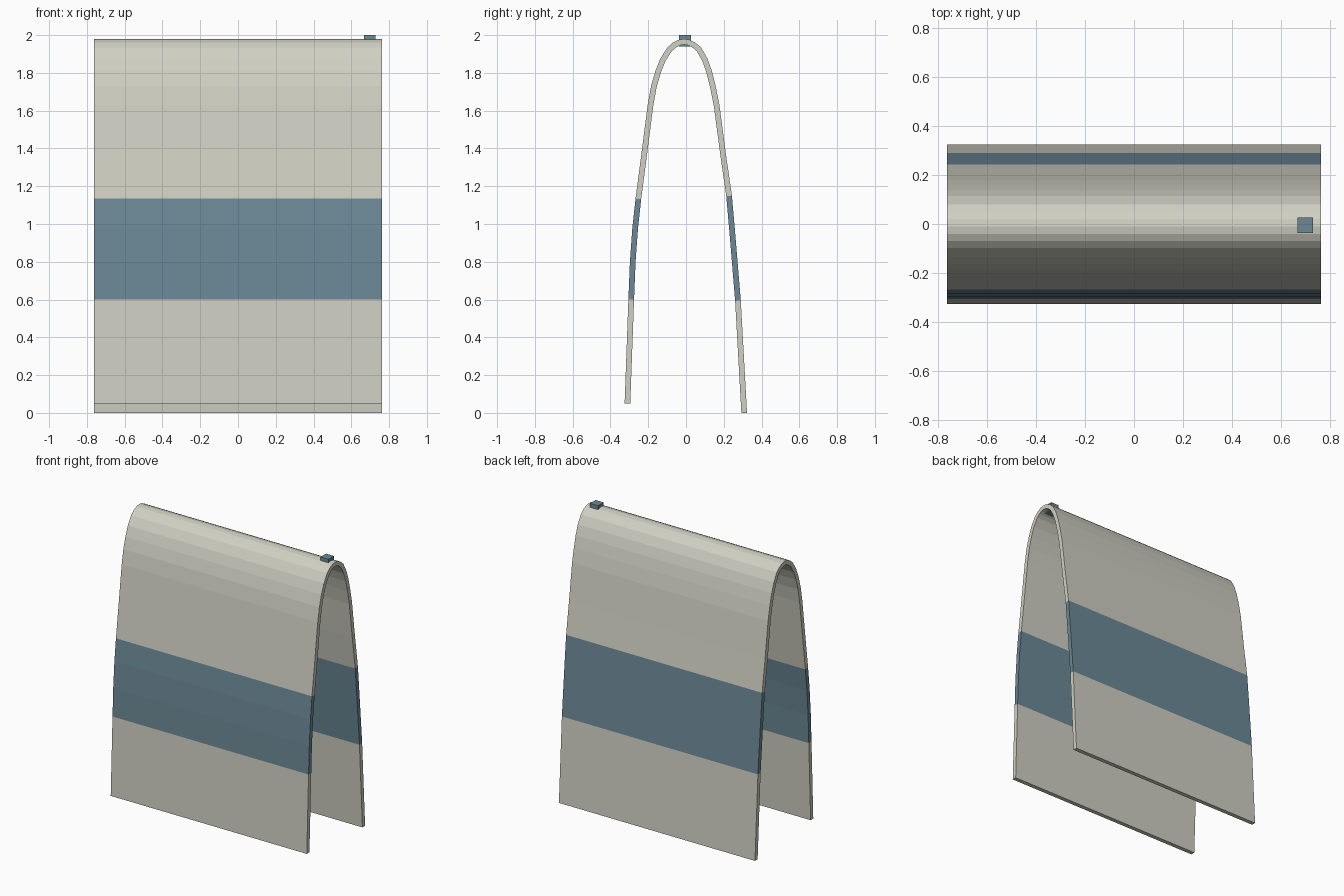
import bpy
import bmesh
from mathutils import Vector

if "Cube" in bpy.data.objects:
    bpy.data.objects.remove(bpy.data.objects["Cube"])


def material(name, rgb):
    m = bpy.data.materials.new(name)
    m.diffuse_color = (*rgb, 1)
    m.use_nodes = True
    m.node_tree.nodes["Principled BSDF"].inputs["Base Color"].default_value = m.diffuse_color
    return m


cream = material("warm_cream", (0.63, 0.63, 0.55))
blue = material("slate_blue", (0.15, 0.25, 0.305))

HALF_W, THICK = 0.762, 0.03

# Outer outline of the folded sheet as (y, z), front hem to back hem
outer = [Vector(p) for p in (
    (-.325, .05), (-.305, .6), (-.297, .8), (-.284, .98), (-.267, 1.135),
    (-.235, 1.38), (-.203, 1.63), (-.185, 1.73), (-.162, 1.81), (-.135, 1.877),
    (-.098, 1.935), (-.07, 1.96), (-.04, 1.975), (-.01, 1.98),
    (.02, 1.975), (.05, 1.96), (.08, 1.935), (.113, 1.877), (.137, 1.81),
    (.157, 1.73), (.177, 1.63), (.21, 1.38), (.243, 1.15), (.258, .98),
    (.273, .8), (.29, .595), (.323, 0))]


def inset(points, t):
    """Mitred offset of an open outline towards its inside."""
    result = []
    for i, p in enumerate(points):
        a = (p - points[max(i - 1, 0)]).normalized()
        b = (points[min(i + 1, len(points) - 1)] - p).normalized()
        if a.length == 0:
            a = b
        if b.length == 0:
            b = a
        d = (a + b).normalized()
        n = Vector((d.y, -d.x))
        result.append(p + n * t / d.dot(a))
    return result


def add_object(name, bm, mats):
    bmesh.ops.recalc_face_normals(bm, faces=bm.faces)
    me = bpy.data.meshes.new(name)
    bm.to_mesh(me)
    bm.free()
    for m in mats:
        me.materials.append(m)
    ob = bpy.data.objects.new(name, me)
    bpy.context.collection.objects.link(ob)
    return ob


# Folded sheet with a coloured stripe on both hanging sides
inner = inset(outer, THICK)
inner[0].y, inner[-1].y = outer[0].y, outer[-1].y  # level hems
bm = bmesh.new()
rings = [[bm.verts.new((x, p.x, p.y)) for x, p in
          ((-HALF_W, o), (HALF_W, o), (HALF_W, i), (-HALF_W, i))]
         for o, i in zip(outer, inner)]
for r, s in zip(rings, rings[1:]):
    for k in range(4):
        j = (k + 1) % 4
        f = bm.faces.new((r[k], r[j], s[j], s[k]))
        f.material_index = int(0.59 < f.calc_center_median().z < 1.15)
bm.faces.new(rings[0])
bm.faces.new(rings[-1])
add_object("folded_towel", bm, (cream, blue))

# Small clip near one end of the fold
bm = bmesh.new()
bmesh.ops.create_cube(bm, size=1)
bmesh.ops.scale(bm, vec=(.062, .062, .06), verts=bm.verts)
bmesh.ops.translate(bm, vec=(.697, -.005, 1.97), verts=bm.verts)
add_object("fold_clip", bm, (blue,))
